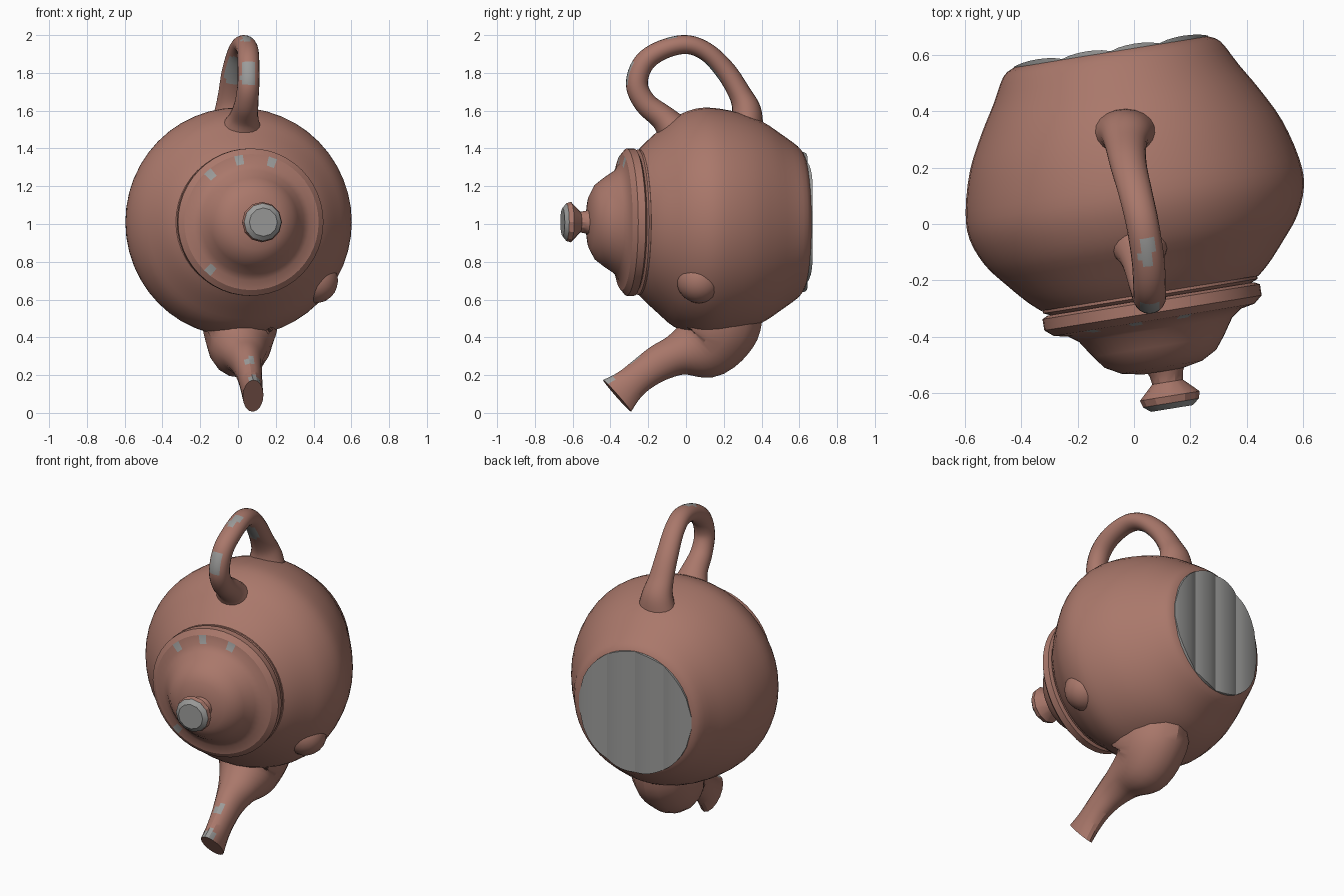
import bpy, bmesh, math
from mathutils import Matrix, Vector

if "Cube" in bpy.data.objects:
    bpy.data.objects.remove(bpy.data.objects["Cube"])

SEG = 48


def material(name, rgb):
    m = bpy.data.materials.new(name)
    m.diffuse_color = (*rgb, 1)
    m.use_nodes = True
    m.node_tree.nodes["Principled BSDF"].inputs["Base Color"].default_value = m.diffuse_color
    return m


CLAY = material("red_clay", (0.40, 0.187, 0.146))
GREY = material("plain_grey", (0.33, 0.33, 0.323))

# The pot lies on its back: its axis points forward and slightly to the right
c, s = math.cos(0.16), math.sin(0.16)
POSE = Matrix(((c, 0, s, 0.002), (s, 0, -c, 0.09), (0, 1, 0, 1.01), (0, 0, 0, 1)))


def finish(name, bm, angle=28):
    bmesh.ops.recalc_face_normals(bm, faces=bm.faces)
    me = bpy.data.meshes.new(name)
    bm.to_mesh(me)
    bm.free()
    ob = bpy.data.objects.new(name, me)
    bpy.context.collection.objects.link(ob)
    me.materials.append(CLAY)
    me.materials.append(GREY)
    bpy.ops.object.select_all(action='DESELECT')
    ob.select_set(True)
    bpy.context.view_layer.objects.active = ob
    bpy.ops.object.shade_smooth_by_angle(angle=math.radians(angle))
    return ob


def skin(bm, rings):
    """Join rings of vertices and cap both ends."""
    n = len(rings[0])
    for a, b in zip(rings, rings[1:]):
        for i in range(n):
            j = (i + 1) % n
            bm.faces.new((a[i], a[j], b[j], b[i]))
    bm.faces.new(rings[0])
    bm.faces.new(rings[-1])


def smooth_path(pts, steps):
    """Catmull-Rom interpolation of tuples of any length."""
    p = [pts[0]] + list(pts) + [pts[-1]]
    out = []
    for k in range(1, len(p) - 2):
        for i in range(steps):
            t = i / steps
            out.append([0.5 * (2 * b + (d - a) * t + (2 * a - 5 * b + 4 * d - e) * t * t
                               + (3 * b - a - 3 * d + e) * t ** 3)
                        for a, b, d, e in zip(p[k - 1], p[k], p[k + 1], p[k + 2])])
    out.append(list(pts[-1]))
    return out


def lathe(name, profile, seg=SEG, shift=0.0):
    """Turn (position along axis, half width, optional half height) around the pot axis."""
    bm = bmesh.new()
    rings = []
    for h, r, *tall in profile:
        v = tall[0] if tall else r
        rings.append([bm.verts.new(POSE @ Vector((shift + r * math.cos(2 * math.pi * i / seg),
                                                  v * math.sin(2 * math.pi * i / seg), h)))
                      for i in range(seg)])
    skin(bm, rings)
    return finish(name, bm)


def tube(name, pts, seg=14, steps=4):
    """Sweep an oval through (x, y, z, half width, half depth) points."""
    path = smooth_path(pts, steps)
    bm = bmesh.new()
    rings = []
    for k, q in enumerate(path):
        a, b = path[max(k - 1, 0)], path[min(k + 1, len(path) - 1)]
        t = (Vector(b[:3]) - Vector(a[:3])).normalized()
        side = (Vector((1, 0, 0)) - t * t.x).normalized()
        up = t.cross(side)
        rings.append([bm.verts.new(Vector(q[:3])
                                   + side * q[3] * math.cos(2 * math.pi * i / seg)
                                   + up * q[4] * math.sin(2 * math.pi * i / seg))
                      for i in range(seg)])
    skin(bm, rings)
    return finish(name, bm)


def spot(ob, points, radius):
    """Paint the small faces near the given points grey."""
    for f in ob.data.polygons:
        if any((f.center - Vector(p)).length < radius for p in points):
            f.material_index = 1


# Round body, a little taller than wide towards the foot
lathe("body", [(-0.522, 0.31, 0.33)] + smooth_path(
    [(-0.526, 0.348, 0.372), (-0.50, 0.39, 0.405), (-0.41, 0.44, 0.47), (-0.31, 0.50, 0.535),
     (-0.19, 0.56, 0.58), (-0.05, 0.598, 0.605), (0.05, 0.60, 0.598),
     (0.15, 0.56, 0.555), (0.23, 0.497, 0.488), (0.3, 0.435, 0.425), (0.34, 0.39, 0.385)], 3))

# Stepped collar and lid
lathe("collar", [(0.30, 0.36), (0.31, 0.385), (0.35, 0.385), (0.36, 0.36), (0.38, 0.36)])
lid = lathe("lid", [(0.36, 0.37), (0.37, 0.39), (0.41, 0.39), (0.435, 0.36), (0.445, 0.31),
                    (0.47, 0.275), (0.53, 0.235), (0.575, 0.20), (0.605, 0.145), (0.62, 0.07)])
# small worn spots around the lid rim
spot(lid, [POSE @ Vector((0.337 * math.cos(a), 0.337 * math.sin(a), 0.437))
           for a in (1.25, 1.75, 2.35, 3.98)], 0.024)

# Knob with a grey end
knob = lathe("knob", [(0.58, 0.085), (0.63, 0.06), (0.66, 0.055), (0.71, 0.107),
                      (0.735, 0.10), (0.755, 0.075)], 12, 0.012)
forward = Vector((s, -c, 0))
for f in knob.data.polygons:
    if f.normal.dot(forward) > 0.5:
        f.material_index = 1

# Loop handle on top, flared where it meets the body
handle = tube("handle", [
    (0.015, -0.05, 1.48, 0.125, 0.10), (0.03, -0.12, 1.56, 0.08, 0.07),
    (0.045, -0.215, 1.64, 0.063, 0.06), (0.055, -0.26, 1.74, 0.058, 0.058),
    (0.055, -0.225, 1.85, 0.058, 0.056), (0.05, -0.13, 1.92, 0.058, 0.052),
    (0.03, 0.0, 1.95, 0.058, 0.05), (0.005, 0.11, 1.91, 0.06, 0.05),
    (-0.02, 0.21, 1.81, 0.065, 0.055), (-0.03, 0.285, 1.69, 0.075, 0.06),
    (-0.03, 0.32, 1.60, 0.095, 0.078), (-0.03, 0.32, 1.50, 0.125, 0.09)], 20, 6)
# worn patches outside the front limb, on top, and inside the back limb
spot(handle, [(0.055, -0.30, 1.83), (0.055, -0.305, 1.78)], 0.042)
spot(handle, [(0.045, -0.06, 1.985), (0.045, -0.09, 1.98), (0.045, -0.12, 1.97)], 0.026)
spot(handle, [(-0.015, 0.09, 1.85), (-0.02, 0.13, 1.82), (-0.03, 0.165, 1.78)], 0.046)

# Curved spout reaching down and forward
spout = tube("spout", [
    (0.01, 0.14, 0.56, 0.20, 0.27), (0.01, 0.13, 0.45, 0.198, 0.255),
    (0.01, 0.08, 0.36, 0.17, 0.195), (0.03, -0.04, 0.31, 0.12, 0.115),
    (0.045, -0.14, 0.265, 0.085, 0.097), (0.06, -0.23, 0.205, 0.068, 0.087),
    (0.07, -0.30, 0.147, 0.06, 0.09), (0.08, -0.365, 0.09, 0.055, 0.112)], 16, 5)
spot(spout, [(0.085, -0.405, 0.18), (0.07, -0.28, 0.285)], 0.034)

# Small lump low on the right side
bm = bmesh.new()
bmesh.ops.create_icosphere(bm, subdivisions=3, radius=0.12,
                           matrix=Matrix.Translation((0.41, 0.07, 0.70)))
finish("side_lump", bm)

# Grey foot made of upright, slightly bulging strips
bm = bmesh.new()
R, STRIPS, COLS = 0.35, 4, 6
for k in range(STRIPS):
    front, back = [], []
    for i in range(COLS + 1):
        u = (-1 + 2 * (k + i / COLS) / STRIPS) * R * 0.995
        h = 1.06 * math.sqrt(R * R - u * u)
        d = -0.529 - 0.013 * math.sin(math.pi * i / COLS) ** 0.7
        for row, depth in ((front, d), (back, -0.50)):
            row.append([bm.verts.new(POSE @ Vector((u, y, depth))) for y in (-h, h)])
    skin(bm, [(f[0], f[1], b[1], b[0]) for f, b in zip(front, back)])
foot = finish("foot", bm, 40)
for f in foot.data.polygons:
    f.material_index = 1
